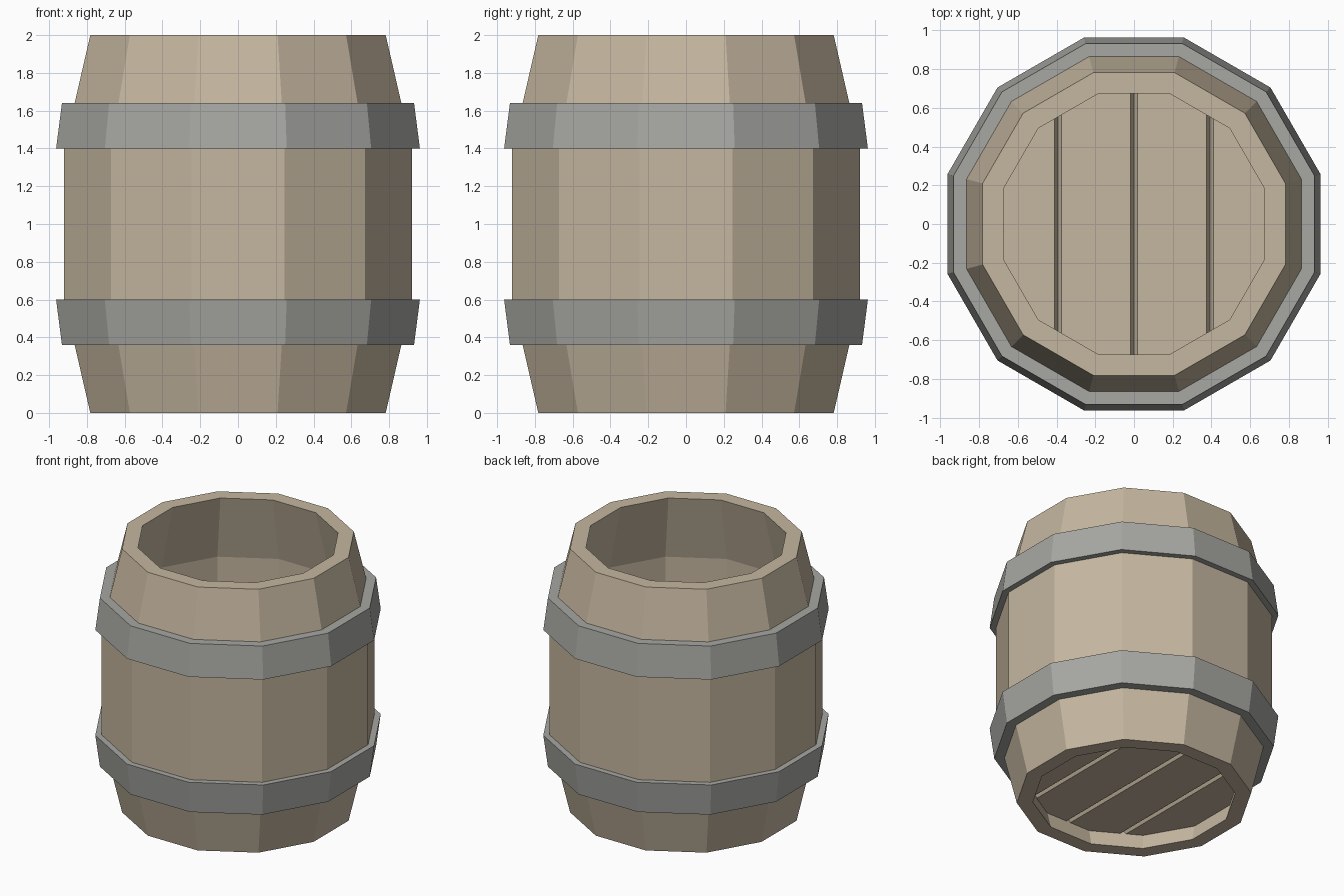
import bpy, bmesh, math

if "Cube" in bpy.data.objects:
    bpy.data.objects.remove(bpy.data.objects["Cube"])

SIDES = 12
K = 1 / math.cos(math.pi / SIDES)   # flat-to-flat radius -> corner radius


def material(name, rgb):
    m = bpy.data.materials.new(name)
    m.diffuse_color = (*rgb, 1)
    m.use_nodes = True
    m.node_tree.nodes["Principled BSDF"].inputs["Base Color"].default_value = m.diffuse_color
    return m


wood = material("pale wood", (0.56, 0.47, 0.35))
metal = material("grey metal", (0.385, 0.385, 0.365))


def finish(name, bm, mat):
    bmesh.ops.recalc_face_normals(bm, faces=bm.faces[:])
    me = bpy.data.meshes.new(name)
    bm.to_mesh(me)
    bm.free()
    me.materials.append(mat)
    ob = bpy.data.objects.new(name, me)
    bpy.context.collection.objects.link(ob)
    return ob


def lathe(name, profile, mat):
    """Sweep a closed (radius, z) profile round the z axis in flat facets."""
    bm = bmesh.new()
    rings = []
    for i in range(SIDES):
        a = 2 * math.pi * (i + 0.5) / SIDES
        rings.append([bm.verts.new((r * K * math.cos(a), r * K * math.sin(a), z))
                      for r, z in profile])
    n = len(profile)
    for i in range(SIDES):
        p, q = rings[i], rings[(i + 1) % SIDES]
        for j in range(n):
            k = (j + 1) % n
            bm.faces.new((p[j], q[j], q[k], p[k]))
    return finish(name, bm, mat)


# Hollow stave wall: outside going up, inside coming down
lathe("barrel_wall", [(0.782, 0), (0.92, 0.6), (0.92, 1.4), (0.782, 2),
                      (0.675, 2), (0.79, 1.5), (0.79, 0.5), (0.675, 0)], wood)

# Two tapered hoops, mirrored about mid height
hoop = [(0.932, 0.36), (0.963, 0.60), (0.90, 0.60), (0.85, 0.36)]
lathe("lower_hoop", hoop, metal)
lathe("upper_hoop", [(r, 2 - z) for r, z in hoop], metal)

# Floor disc set up inside the wall
bm = bmesh.new()
R, Z0, Z1 = 0.725 * K, 0.12, 0.2
bmesh.ops.create_cone(bm, cap_ends=True, segments=SIDES, radius1=R, radius2=R,
                      depth=Z1 - Z0)
angle = math.pi / SIDES
v0 = bm.verts[:][0].co
offset = (math.atan2(v0.y, v0.x) - angle) % (2 * angle)
for v in bm.verts:
    a = math.atan2(v.co.y, v.co.x) - offset
    v.co = (R * math.cos(a), R * math.sin(a), v.co.z + (Z0 + Z1) / 2)

# Cut plank seams and push their centre lines in as V grooves
W, D = 0.018, 0.03
for c in (-0.393, 0, 0.393):
    for x in (c - W, c, c + W):
        bmesh.ops.bisect_plane(bm, geom=bm.verts[:] + bm.edges[:] + bm.faces[:],
                               plane_co=(x, 0, 0), plane_no=(1, 0, 0))
    for v in bm.verts:
        if abs(v.co.x - c) < 1e-4:
            v.co.z += D if v.co.z < (Z0 + Z1) / 2 else -D
finish("plank_floor", bm, wood)
